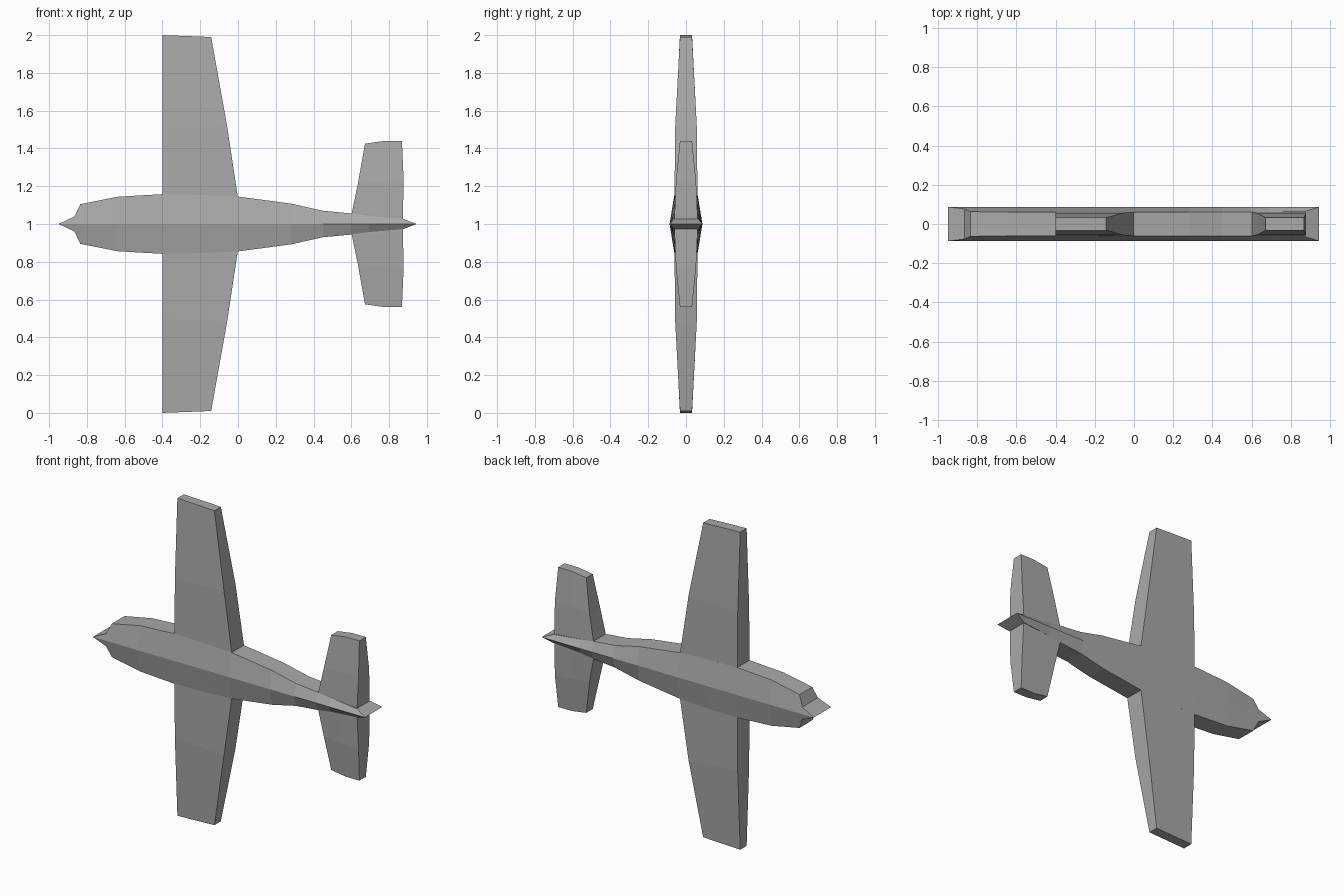
import bpy
import bmesh

cube = bpy.data.objects.get("Cube")
if cube:
    bpy.data.objects.remove(cube, do_unlink=True)

MID = 1.0     # height of the fuselage axis
RIDGE = 0.087  # half thickness along the axis
EDGE = 0.061   # half thickness along the fuselage rim

grey = bpy.data.materials.new("plain grey")
grey.use_nodes = True
GREY = (0.4, 0.4, 0.4, 1)
grey.diffuse_color = GREY
grey.node_tree.nodes["Principled BSDF"].inputs["Base Color"].default_value = GREY


def loft(name, rings):
    """Skin a row of equal-length closed rings and cap both ends."""
    bm = bmesh.new()
    rows = [[bm.verts.new(p) for p in ring] for ring in rings]
    n = len(rows[0])
    for a, b in zip(rows, rows[1:]):
        for i in range(n):
            j = (i + 1) % n
            bm.faces.new((a[i], a[j], b[j], b[i]))
    bm.faces.new(rows[0])
    bm.faces.new(rows[-1])
    # Merging collapses the wedge-shaped ends of the fuselage
    bmesh.ops.remove_doubles(bm, verts=bm.verts, dist=0.0005)
    bmesh.ops.recalc_face_normals(bm, faces=bm.faces)
    mesh = bpy.data.meshes.new(name)
    bm.to_mesh(mesh)
    bm.free()
    mesh.materials.append(grey)
    obj = bpy.data.objects.new(name, mesh)
    bpy.context.collection.objects.link(obj)
    return obj


def hexagon(x, h, e):
    """Fuselage section with a ridge at the sides and flat rims."""
    return [(x, -RIDGE, MID), (x, -e, MID - h), (x, e, MID - h),
            (x, RIDGE, MID), (x, e, MID + h), (x, -e, MID + h)]


def blade(name, sections, side):
    """Wing or fin: sections are (front points..., half thickness)."""
    rings = []
    for outline, t in sections:
        front = [(x, -t, MID + side * s) for x, s in outline]
        back = [(x, t, MID + side * s) for x, s in reversed(outline)]
        rings.append(front + back)
    return loft(name, rings)


# Fuselage, nose to tail: position, half height, rim half thickness
stations = [(-0.865, 0.04, 0.077), (-0.835, 0.105, 0.063), (-0.64, 0.144, EDGE),
            (-0.4, 0.158, EDGE), (-0.2, 0.154, EDGE), (0, 0.145, EDGE),
            (0.28, 0.108, EDGE), (0.45, 0.07, EDGE), (0.6, 0.056, EDGE),
            (0.69, 0.043, EDGE), (0.875, 0.027, 0.065)]
rings = [hexagon(*s) for s in stations]
tips = [[(x, y, MID) for y in (-RIDGE, -RIDGE, RIDGE, RIDGE, RIDGE, -RIDGE)]
        for x in (-0.95, 0.945)]
loft("fuselage", [tips[0]] + rings + [tips[1]])

# Wings and tail fins, mirrored about the axis
wing = [([(-0.4, 0.1), (0.005, 0.1)], EDGE),
        ([(-0.4, 0.15), (-0.002, 0.15)], EDGE),
        ([(-0.4, 0.5), (-0.058, 0.52)], 0.057),
        ([(-0.4, 1.0), (-0.142, 0.99)], 0.032)]
fin = [([(0.6, 0.02), (0.75, 0.02), (0.872, 0.02)], EDGE),
       ([(0.602, 0.056), (0.75, 0.05), (0.873, 0.04)], EDGE),
       ([(0.635, 0.215), (0.75, 0.225), (0.877, 0.23)], 0.053),
       ([(0.672, 0.425), (0.775, 0.44), (0.868, 0.44)], 0.032)]
for label, side in (("upper", 1), ("lower", -1)):
    blade(label + "_wing", wing, side)
    blade(label + "_tail_fin", fin, side)
